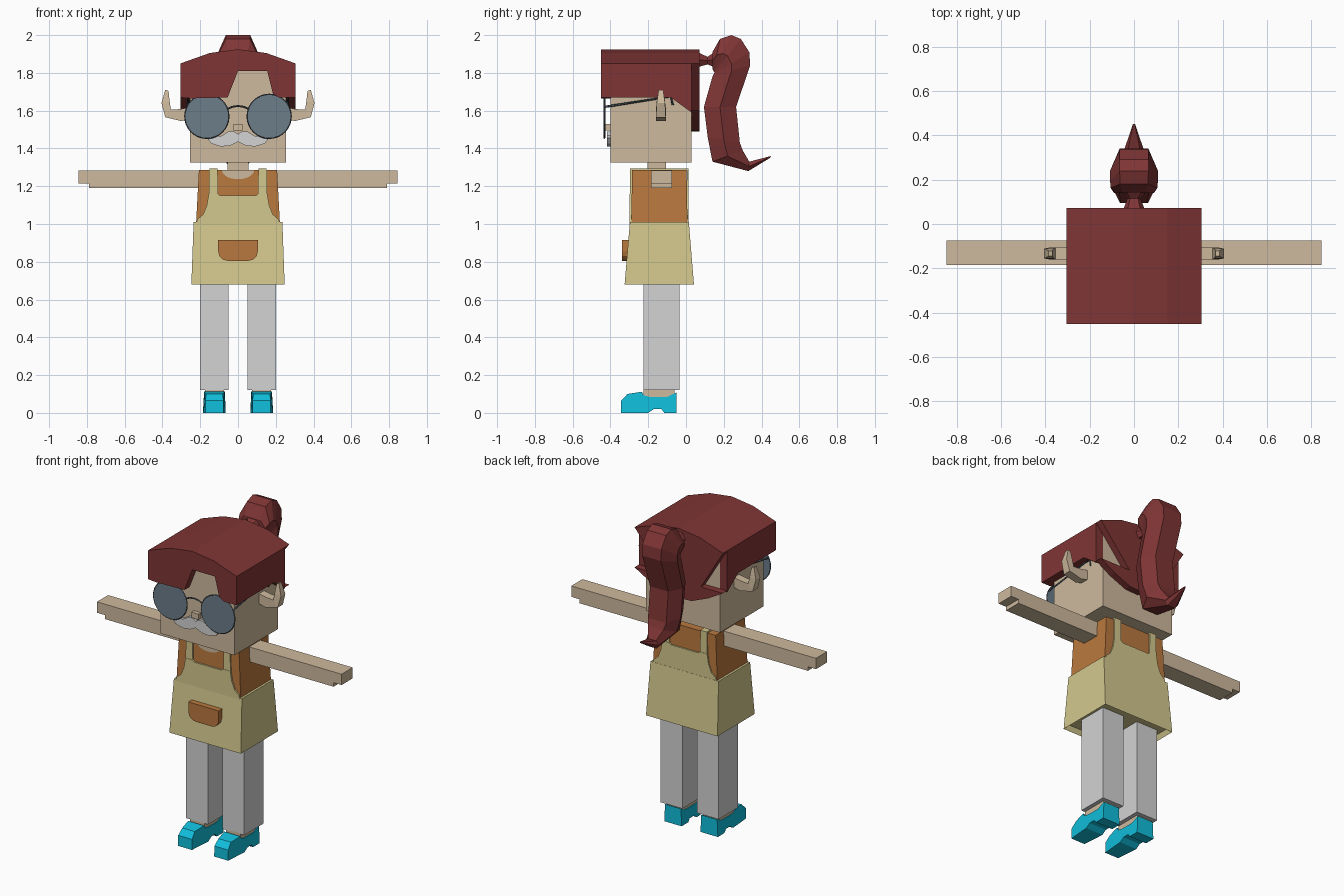
import bpy, bmesh
from math import sin, cos, pi, radians
from mathutils import Vector

cube = bpy.data.objects.get("Cube")
if cube:
    bpy.data.objects.remove(cube, do_unlink=True)


def material(name, rgb):
    m = bpy.data.materials.new(name)
    m.use_nodes = True
    lin = [((c / 255 + 0.055) / 1.055) ** 2.4 for c in rgb] + [1]
    m.diffuse_color = lin
    m.node_tree.nodes["Principled BSDF"].inputs["Base Color"].default_value = lin
    return m


SKIN = material("skin", (206, 186, 157))
HAIR = material("dark red hair", (128, 53, 53))
SHIRT = material("orange shirt", (186, 121, 62))
APRON = material("khaki apron", (212, 200, 142))
GREY = material("light grey", (211, 211, 211))
SHOE = material("cyan shoe", (16, 190, 219))
LENS = material("blue grey lens", (108, 125, 137))
FRAME = material("dark frame", (70, 78, 86))


def finish(name, bm, mat):
    bmesh.ops.recalc_face_normals(bm, faces=bm.faces)
    me = bpy.data.meshes.new(name)
    bm.to_mesh(me)
    bm.free()
    me.materials.append(mat)
    ob = bpy.data.objects.new(name, me)
    bpy.context.collection.objects.link(ob)
    return ob


def loft(name, rings, mat):
    """Skin a list of equally long vertex rings and cap both ends."""
    bm = bmesh.new()
    rows = [[bm.verts.new(p) for p in ring] for ring in rings]
    n = len(rows[0])
    for a, b in zip(rows, rows[1:]):
        for i in range(n):
            j = (i + 1) % n
            bm.faces.new((a[i], a[j], b[j], b[i]))
    bm.faces.new(rows[0])
    bm.faces.new(rows[-1][::-1])
    return finish(name, bm, mat)


def prism_y(name, pts, y0, y1, mat):
    return loft(name, [[(x, y, z) for x, z in pts] for y in (y0, y1)], mat)


def prism_x(name, pts, x0, x1, mat):
    return loft(name, [[(x, y, z) for y, z in pts] for x in (x0, x1)], mat)


def rect(x0, x1, y0, y1, z):
    return [(x0, y0, z), (x1, y0, z), (x1, y1, z), (x0, y1, z)]


def box(name, x0, x1, y0, y1, z0, z1, mat):
    return loft(name, [rect(x0, x1, y0, y1, z0), rect(x0, x1, y0, y1, z1)], mat)


def symmetric(half):
    """Complete an outline given on the +x side."""
    return half + [(-x, z) for x, z in reversed(half) if x > 0]


def rod(name, points, r, mat, closed=False):
    cu = bpy.data.curves.new(name, "CURVE")
    cu.dimensions = "3D"
    cu.bevel_depth = r
    cu.bevel_resolution = 0
    sp = cu.splines.new("POLY")
    sp.points.add(len(points) - 1)
    for p, co in zip(sp.points, points):
        p.co = (*co, 1)
    sp.use_cyclic_u = closed
    cu.materials.append(mat)
    ob = bpy.data.objects.new(name, cu)
    bpy.context.collection.objects.link(ob)


# Head, neck and nose
box("head", -.255, .255, -.40, .03, 1.325, 1.82, SKIN)
box("neck", -.055, .055, -.205, -.105, 1.27, 1.34, SKIN)
box("nose", -.025, .025, -.425, -.39, 1.495, 1.53, SKIN)

# Moustache
prism_y("moustache", symmetric([(0, 1.435), (.04, 1.415), (.09, 1.41), (.14, 1.425),
        (.165, 1.455), (.13, 1.47), (.09, 1.465), (.05, 1.49), (.02, 1.49), (0, 1.475)]),
        -.418, -.395, GREY)

# Hair: arched cap, parted fringe, side panels and rounded nape
arch = [(.305, 1.85), (.15, 1.905), (0, 1.925), (-.15, 1.905), (-.305, 1.85)]
prism_y("hair_cap", arch + [(-.305, 1.81), (.305, 1.81)], -.40, .03, HAIR)
prism_y("hair_fringe", arch + [(-.305, 1.67), (-.25, 1.665), (-.055, 1.67), (0, 1.81),
        (.155, 1.81), (.185, 1.69), (.215, 1.67), (.305, 1.67)], -.45, -.395, HAIR)
prism_y("hair_nape", arch + symmetric([(0, 1.49), (.09, 1.495), (.2, 1.54), (.305, 1.60)])[::-1],
        .03, .072, HAIR)
for s, side in ((1, "left"), (-1, "right")):
    prism_x("hair_side_" + side, [(-.40, 1.83), (-.40, 1.67), (-.08, 1.67), (.03, 1.59),
            (.03, 1.83)], s * .255, s * .305, HAIR)


# Ponytail: six-sided sections from inner point to outer point
def section(a, b, w):
    (ya, za), (yb, zb) = a, b
    ym, zm = (ya + yb) / 2, (za + zb) / 2
    k = .6 * w
    return [(-k, ya, za), (k, ya, za), (w, ym, zm), (k, yb, zb), (-k, yb, zb), (-w, ym, zm)]


loft("hair_tie", [section((.06, 1.83), (.06, 1.91), .05),
                  section((.115, 1.845), (.115, 1.885), .03),
                  section((.15, 1.83), (.15, 1.91), .06)], HAIR)
loft("ponytail", [section(*r) for r in (
    ((.14, 1.82), (.14, 1.91), .09),
    ((.145, 1.81), (.18, 1.98), .105),
    ((.15, 1.805), (.24, 2.0), .108),
    ((.15, 1.80), (.29, 1.98), .108),
    ((.145, 1.79), (.335, 1.91), .108),
    ((.14, 1.78), (.34, 1.84), .108),
    ((.095, 1.62), (.265, 1.62), .105),
    ((.115, 1.46), (.285, 1.43), .105),
    ((.14, 1.33), (.30, 1.39), .09),
    ((.33, 1.28), (.335, 1.33), .045),
    ((.445, 1.35), (.45, 1.36), .006))], HAIR)

# Glasses
for s, side in ((1, "left"), (-1, "right")):
    ring = [(s * .165 + .115 * cos(i * pi / 16), 1.57 + .115 * sin(i * pi / 16))
            for i in range(32)]
    prism_y("lens_" + side, ring, -.435, -.428, LENS)
    rod("lens_rim_" + side, [(x, -.432, z) for x, z in ring], .005, FRAME, True)
    rod("temple_" + side, [(s * .268, -.432, 1.62), (s * .262, -.08, 1.675),
                           (s * .262, -.07, 1.63)], .006, FRAME)
rod("glasses_bridge", [(x, -.432, 1.625 - 5 * x * x) for x in (-.055, -.03, 0, .03, .055)],
    .005, FRAME)

# Ears: horn-like sweep of square sections
for s, side in ((1, "left"), (-1, "right")):
    rings = []
    for (xa, za), (xb, zb), h in (((.24, 1.62), (.24, 1.56), .026),
                                  ((.31, 1.608), (.30, 1.545), .026),
                                  ((.355, 1.605), (.385, 1.565), .026),
                                  ((.362, 1.65), (.405, 1.64), .022),
                                  ((.368, 1.705), (.385, 1.71), .012)):
        rings.append([(s * xa, -.133 - h, za), (s * xb, -.133 - h, zb),
                      (s * xb, -.133 + h, zb), (s * xa, -.133 + h, za)])
    loft("ear_" + side, rings, SKIN)

# Shirt and neckline
loft("shirt", [rect(-.222, .222, -.29, .008, 1.0), rect(-.207, .207, -.285, .003, 1.285)], SHIRT)
neckline = [(.085 * cos(a), 1.285 - .048 * sin(a)) for a in [i * pi / 10 for i in range(11)]]
prism_y("neckline", neckline, -.291, -.283, SKIN)

# Apron skirt with a hollow underside
skirt = loft("apron_skirt", [rect(-.247, .247, -.325, .042, .68),
                             rect(-.235, .235, -.297, .015, 1.01)], APRON)
bm = bmesh.new()
bm.from_mesh(skirt.data)
bm.faces.ensure_lookup_table()
under = min(bm.faces, key=lambda f: f.calc_center_median().z)
bmesh.ops.inset_region(bm, faces=[under], thickness=.02)
bmesh.ops.translate(bm, verts=under.verts, vec=Vector((0, 0, .03)))
bm.to_mesh(skirt.data)
bm.free()

# Apron bibs and straps on front and back
bib = symmetric([(0, 1.0), (.222, 1.0), (.215, 1.025), (.185, 1.05), (.165, 1.10),
                 (.155, 1.16), (.105, 1.16), (.095, 1.15), (0, 1.15)])
for name, y0, y1 in (("front", -.298, -.285), ("back", .003, .014)):
    prism_y("bib_" + name, bib, y0, y1, APRON)
    for s, side in ((1, "left"), (-1, "right")):
        prism_y("strap_" + name + "_" + side, [(s * .105, 1.15), (s * .155, 1.15),
                (s * .152, 1.295), (s * .108, 1.295)], y0 + .002, y1 - .002, APRON)
for s, side in ((1, "left"), (-1, "right")):
    box("strap_shoulder_" + side, s * .108, s * .152, -.292, .01, 1.283, 1.295, APRON)

# Pocket with rounded lower corners
pocket = [(.105, .915)] + [(.055 + .05 * cos(a), .855 - .05 * sin(a))
                           for a in (0, radians(30), radians(60), pi / 2)]
prism_y("pocket", symmetric(pocket), -.34, -.30, SHIRT)

# Arms, legs, feet and shoes
shoe = [(-.345, 0), (-.343, .065), (-.31, .1), (-.235, .112), (-.222, .092), (-.19, .085),
        (-.1, .085), (-.05, .108), (-.05, 0), (-.115, 0), (-.13, .02), (-.17, .02), (-.2, 0)]
for s, side in ((1, "left"), (-1, "right")):
    box("arm_" + side, s * .19, s * .845, -.185, -.075, 1.215, 1.283, SKIN)
    box("arm_underside_" + side, s * .19, s * .79, -.185, -.075, 1.19, 1.215, SKIN)
    box("leg_" + side, s * .05, s * .2, -.225, -.035, .12, .72, GREY)
    box("foot_" + side, s * .075, s * .175, -.225, -.06, .07, .125, SKIN)
    prof = []
    for x_side in (-1, 1):
        # Narrow the toe and the upper slightly
        prof.append([(s * .125 + x_side * (.06 - (.012 if y < -.3 else 0)
                      - (.005 if z > .07 else 0)), y, z) for y, z in shoe])
    loft("shoe_" + side, prof, SHOE)
